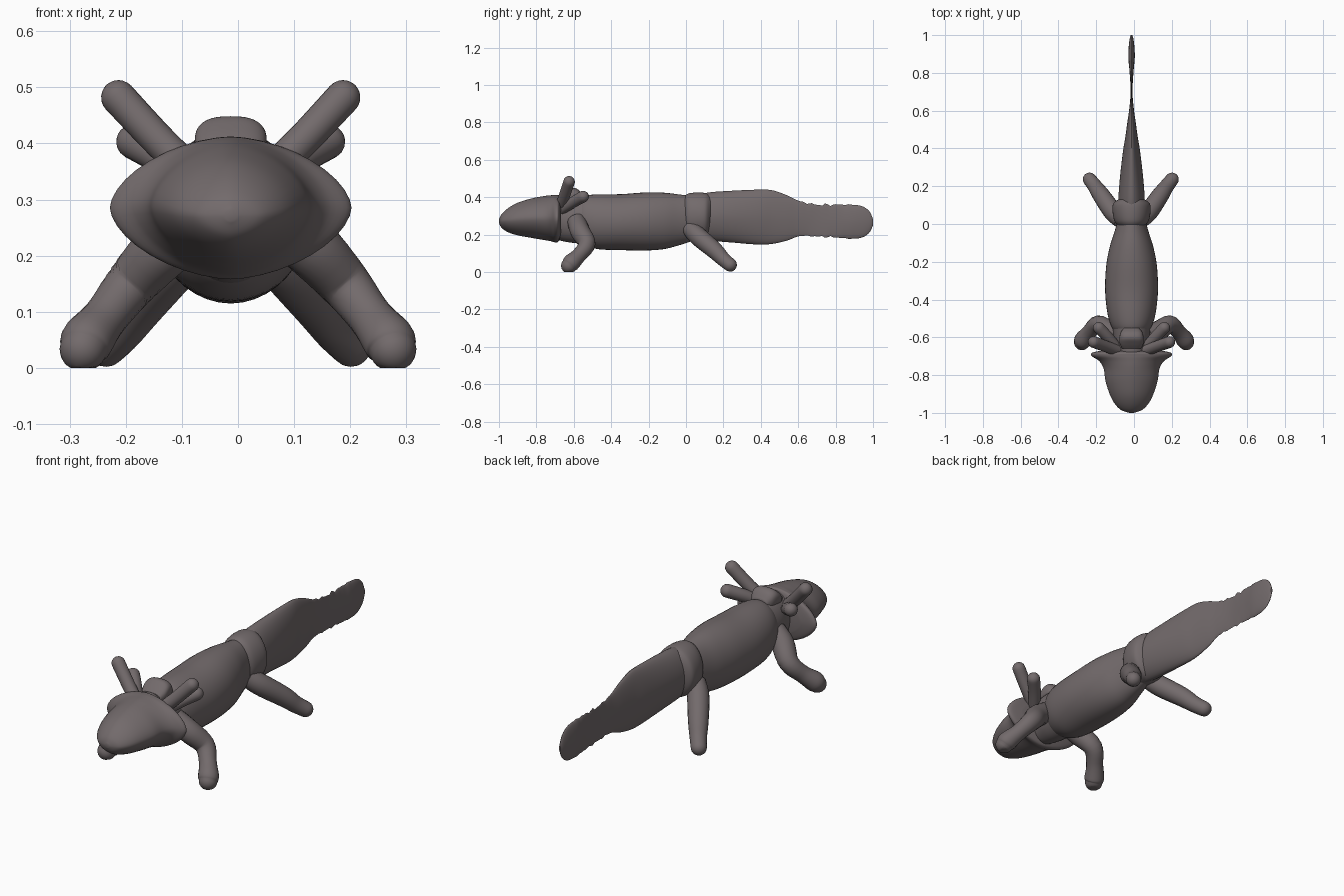
import bpy, bmesh, math
from mathutils import Vector

if "Cube" in bpy.data.objects:
    bpy.data.objects.remove(bpy.data.objects["Cube"])

CX = -0.013  # centre line of the animal

skin = bpy.data.materials.new("grey_brown_skin")
skin.diffuse_color = (0.17, 0.145, 0.148, 1)
skin.use_nodes = True
skin.node_tree.nodes["Principled BSDF"].inputs["Base Color"].default_value = skin.diffuse_color


def smooth_rows(rows, steps):
    """Catmull-Rom interpolation through rows of numbers."""
    out = []
    for i in range(len(rows) - 1):
        a, b = rows[max(i - 1, 0)], rows[i]
        c, d = rows[i + 1], rows[min(i + 2, len(rows) - 1)]
        for k in range(steps):
            t = k / steps
            out.append([0.5 * (2 * q + (r - p) * t + (2 * p - 5 * q + 4 * r - s) * t * t
                               + (3 * q - p - 3 * r + s) * t ** 3)
                        for p, q, r, s in zip(a, b, c, d)])
    return out + [list(rows[-1])]


def skin_rings(name, rings, angle=40):
    """Bridge closed rings into one capped mesh."""
    bm = bmesh.new()
    loops = [[bm.verts.new(p) for p in ring] for ring in rings]
    n = len(loops[0])
    for a, b in zip(loops, loops[1:]):
        for i in range(n):
            j = (i + 1) % n
            bm.faces.new((a[i], a[j], b[j], b[i]))
    bm.faces.new(loops[0])
    bm.faces.new(loops[-1])
    bmesh.ops.recalc_face_normals(bm, faces=bm.faces)
    mesh = bpy.data.meshes.new(name)
    bm.to_mesh(mesh)
    bm.free()
    mesh.materials.append(skin)
    ob = bpy.data.objects.new(name, mesh)
    bpy.context.collection.objects.link(ob)
    bpy.ops.object.select_all(action='DESELECT')
    ob.select_set(True)
    bpy.context.view_layer.objects.active = ob
    bpy.ops.object.shade_smooth_by_angle(angle=math.radians(angle))
    return ob


def loft(name, rows, power=2.0, steps=5, n=40, ripple=None):
    """Rows are y, bottom z, top z, half width."""
    rings = []
    for y, lo, hi, w in smooth_rows(rows, steps):
        if ripple:
            d = ripple(y)
            lo, hi = lo - d * 0.7, hi + d
        w, ring = max(w, 0.002), []
        for i in range(n):
            t = 2 * math.pi * i / n
            c, s = math.cos(t), math.sin(t)
            x = math.copysign(abs(c) ** (2 / power), c) * w
            z = math.copysign(abs(s) ** (2 / power), s) * (hi - lo) / 2
            ring.append((CX + x, y, (lo + hi) / 2 + z))
        rings.append(ring)
    return skin_rings(name, rings)


def limb(name, rows, side, cx, n=20):
    """Round-ended tube; rows are x, y, z, radius. Soles are flattened on the ground."""
    pts = smooth_rows([(cx + side * r[0],) + tuple(r[1:]) for r in rows], 5)
    centres = [Vector(p[:3]) for p in pts]
    radii = [p[3] for p in pts]
    tip_dir = (centres[-1] - centres[-2]).normalized()
    end, r_end = centres[-1].copy(), radii[-1]
    for k in range(1, 7):
        a = math.pi / 2 * k / 6
        centres.append(end + tip_dir * r_end * math.sin(a))
        radii.append(max(r_end * math.cos(a), 0.001))
    rings = []
    for i, (c, r) in enumerate(zip(centres, radii)):
        d = (centres[min(i + 1, len(centres) - 1)] - centres[max(i - 1, 0)]).normalized()
        u = d.cross(Vector((0, 0, 1))).normalized()
        v = u.cross(d)
        ring = [c + r * (u * math.cos(2 * math.pi * k / n) + v * math.sin(2 * math.pi * k / n))
                for k in range(n)]
        rings.append([(p.x, p.y, max(p.z, 0.002 if p.z > 0 else 0.0)) for p in ring])
    return skin_rings(name, rings, 50)


# Broad lemon-shaped head ending in flared cheeks
loft("head", [(-1.0, .262, .282, .01), (-.985, .235, .31, .055), (-.95, .212, .342, .09),
              (-.9, .196, .37, .116), (-.83, .183, .392, .138), (-.765, .172, .405, .148),
              (-.725, .165, .41, .172), (-.698, .158, .412, .212), (-.68, .165, .408, .205),
              (-.668, .2, .37, .14)], power=1.7)

# Neck joining head and trunk
loft("neck", [(-.71, .18, .4, .09), (-.66, .165, .405, .085), (-.6, .155, .405, .095),
              (-.53, .15, .405, .1)])

# Raised ridge behind the head
loft("neck_crest", [(-.66, .36, .405, .05), (-.635, .36, .428, .062), (-.605, .36, .448, .064),
                    (-.575, .36, .44, .058), (-.55, .36, .41, .04)], power=2.6)

# Long barrel-shaped trunk
loft("trunk", [(-.575, .17, .39, .085), (-.54, .145, .408, .108), (-.47, .122, .415, .128),
               (-.35, .117, .416, .14), (-.22, .115, .425, .134), (-.12, .122, .424, .115),
               (-.04, .142, .415, .09), (.03, .165, .405, .07), (.09, .19, .39, .05)])

# Hip band carrying the hind legs
loft("hips", [(-.01, .2, .405, .07), (.015, .18, .42, .09), (.06, .175, .425, .1),
              (.105, .18, .422, .098), (.13, .21, .41, .07)])


# Flat paddle tail with a slightly ragged fin edge
def ragged(y):
    fade = max(0, 1 - abs(y - .74) / .17)
    return fade * .005 * (math.sin(y * 95) + math.sin(y * 153))


loft("tail", [(.04, .18, .405, .065), (.12, .168, .425, .07), (.24, .158, .434, .062),
              (.38, .147, .44, .046), (.46, .15, .437, .033), (.54, .168, .41, .022),
              (.61, .192, .378, .012), (.7, .19, .36, .005), (.8, .185, .36, .01),
              (.88, .178, .36, .017), (.94, .184, .352, .015), (.98, .21, .325, .01),
              (1.0, .25, .282, .004)], power=1.8, steps=7, ripple=ragged)

# Paired limbs and gill stalks
for label, side in (("left", 1), ("right", -1)):
    limb("front_leg_" + label, [(.06, -.585, .27, .05), (.13, -.565, .215, .053),
                                (.19, -.53, .15, .046), (.235, -.57, .092, .04),
                                (.268, -.612, .05, .047), (.276, -.626, .034, .042)], side, 0)
    limb("hind_leg_" + label, [(.05, .02, .235, .045), (.095, .065, .19, .05),
                               (.155, .15, .118, .046), (.19, .2, .068, .039),
                               (.218, .236, .038, .036)], side, -.017)
    limb("upper_gill_" + label, [(.05, -.68, .33, .03), (.125, -.652, .402, .03),
                                 (.2, -.625, .482, .031)], side, CX)
    limb("lower_gill_" + label, [(.07, -.665, .335, .028), (.125, -.6, .375, .03),
                                 (.173, -.55, .403, .031)], side, CX)
